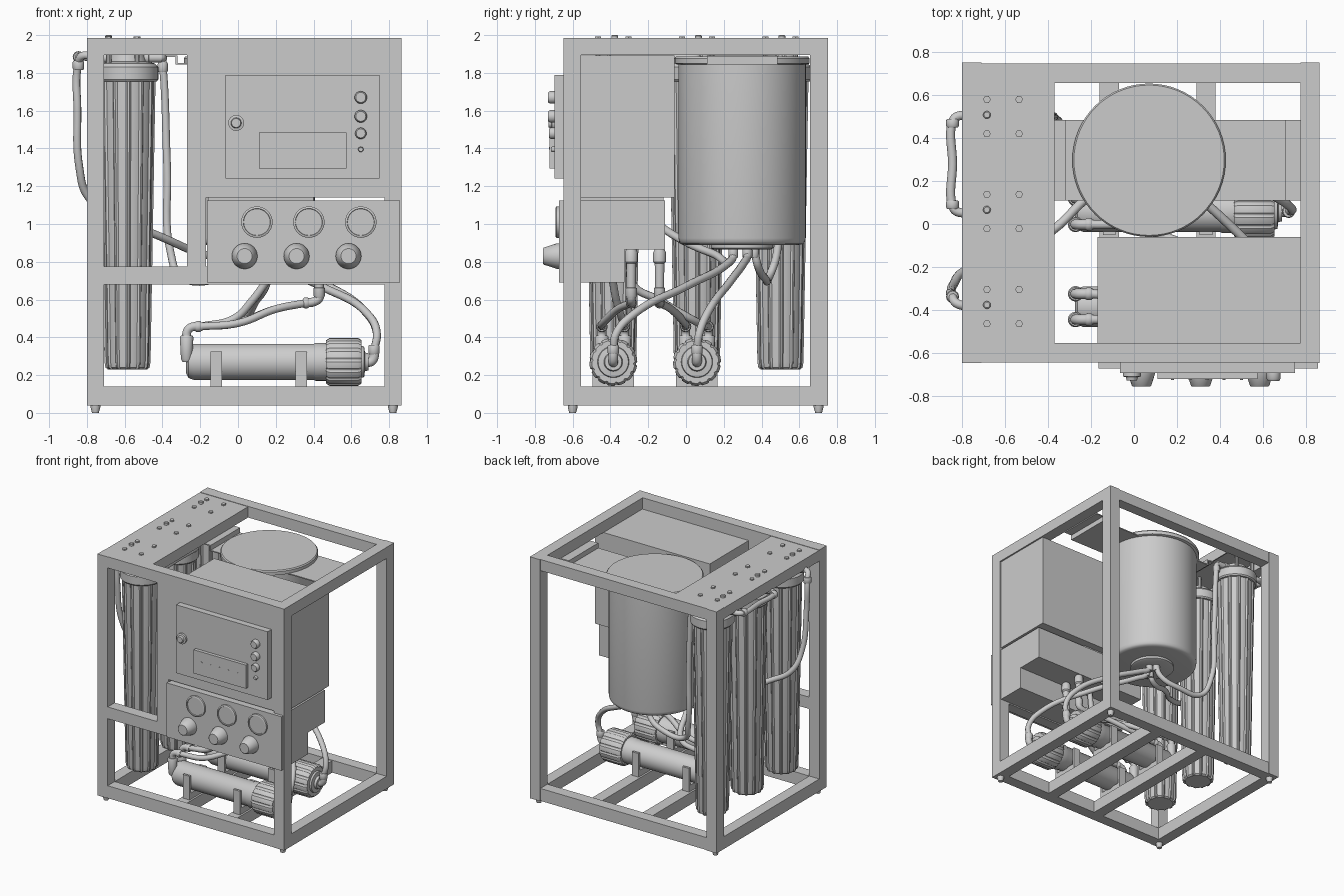
import bpy, math
from mathutils import Vector


def finish(name, verts, faces, smooth=True):
    me = bpy.data.meshes.new(name)
    me.from_pydata(verts, [], faces)
    ob = bpy.data.objects.new(name, me)
    bpy.context.collection.objects.link(ob)
    if smooth:
        me.shade_smooth()
        me.set_sharp_from_angle(angle=math.radians(35))
    return ob


def box(name, x0, x1, y0, y1, z0, z1):
    v = [(x, y, z) for x in (x0, x1) for y in (y0, y1) for z in (z0, z1)]
    f = [(0, 1, 3, 2), (4, 6, 7, 5), (0, 4, 5, 1), (2, 3, 7, 6), (0, 2, 6, 4), (1, 5, 7, 3)]
    return finish(name, v, f, False)


def lathe(name, loc, axis, prof, n=32, ribs=0, depth=0.0, wide=2):
    """Revolve (radius, height) pairs about an axis; each rib raises part of its 8 strips."""
    q = Vector(axis).to_track_quat('Z', 'Y')
    n = ribs * 8 if ribs else n
    v, f = [], []
    for r, h in prof:
        for i in range(n):
            a = 2 * math.pi * i / n
            rr = r + (depth if ribs and i % 8 < wide else 0)
            v.append(Vector(loc) + q @ Vector((rr * math.cos(a), rr * math.sin(a), h)))
    for k in range(len(prof) - 1):
        for i in range(n):
            j = (i + 1) % n
            f.append((k * n + i, k * n + j, (k + 1) * n + j, (k + 1) * n + i))
    f.append(tuple(reversed(range(n))))
    f.append(tuple(range((len(prof) - 1) * n, len(prof) * n)))
    return finish(name, v, f)


def pipe(name, pts, r=0.021):
    cu = bpy.data.curves.new(name, 'CURVE')
    cu.dimensions = '3D'
    cu.bevel_depth, cu.bevel_resolution, cu.resolution_u = r, 3, 8
    cu.use_fill_caps = True
    sp = cu.splines.new('BEZIER')
    sp.bezier_points.add(len(pts) - 1)
    for p, co in zip(sp.bezier_points, pts):
        p.co = co
        p.handle_left_type = p.handle_right_type = 'AUTO'
    ob = bpy.data.objects.new(name, cu)
    bpy.context.collection.objects.link(ob)


def collar(name, loc, axis, r=0.034, h=0.05):
    lathe(name, loc, axis, [(r * .85, -h / 2), (r, -h / 2 + .008), (r, h / 2 - .008), (r * .85, h / 2)], 16)


X0, X1, Y0, Y1, W = -0.80, 0.865, -0.645, 0.747, 0.09

# Frame: posts, feet, top and bottom rails
for px in (X0, X1 - W):
    for py in (Y0, Y1 - W):
        box("corner_post", px, px + W, py - (.003 if py < 0 else 0), py + W + (.006 if py > 0 else 0), 0.04, 1.985)
        lathe("foot", (px + W / 2, py + W / 2, 0), (0, 0, 1), [(.018, 0), (.026, .03), (.026, .045)], 16)
for z0, z1, tag in ((0.04, 0.14, "bottom"), (1.895, 1.985, "top")):
    for y in (Y0, Y1 - W):
        box(tag + "_rail_long", X0 + W, X1 - W, y, y + W, z0, z1)
    for x in (X0, X1 - W):
        box(tag + "_rail_side", x, x + W, Y0 + W, Y1 - W, z0, z1 - (.012 if x < 0 and z0 > 1 else 0))
for x in (-0.16, 0.29):
    box("floor_crossbar", x, x + W, Y0 + W, Y1 - W, 0.04, 0.135)
box("middle_rail", X0 + W, X1 - W, Y0, Y0 + W, 0.68, 0.775)
box("front_strut", -0.27, -0.17, Y0, Y0 + W, 0.775, 1.895)

# Electrical cabinet (reaching under the side rail), door and controls
box("cabinet_front", -0.17, 0.775, -0.645, -0.555, 1.14, 1.895)
box("cabinet", -0.17, 0.855, -0.555, -0.06, 1.14, 1.893)
box("cabinet_door", -0.065, 0.75, -0.695, -0.643, 1.24, 1.79)
box("display", 0.11, 0.575, -0.722, -0.69, 1.295, 1.485)
for i in range(5):
    lathe("display_button", (0.18 + i * .08, -0.72, 1.40), (0, -1, 0), [(.007, 0), (.007, .006)], 10)
for z, r, h in ((1.67, .033, .035), (1.57, .033, .035), (1.48, .03, .03), (1.395, .014, .02)):
    lathe("door_button", (0.65, -0.695, z), (0, -1, 0), [(r, 0), (r, h * .7), (r * .8, h)], 24)
lathe("door_lock", (-0.01, -0.695, 1.535), (0, -1, 0), [(.042, 0), (.042, .015), (.028, .018), (.024, .034)], 24)

# Gauge panel with its stepped housing
box("gauge_panel", -0.165, 0.857, -0.672, -0.645, 0.69, 1.125)
prof = [(-.645, .69), (-.325, .69), (-.325, .865), (-.11, .865), (-.11, 1.125), (-.645, 1.125)]
v = [(x, y, z) for x in (-0.16, 0.852) for y, z in prof]
f = [(5, 4, 3, 2, 1, 0), (6, 7, 8, 9, 10, 11)] + [(i, (i + 1) % 6, (i + 1) % 6 + 6, i + 6) for i in range(6)]
finish("gauge_housing", v, f, False)
box("housing_gasket", -0.16, 0.40, -0.60, -0.12, 1.12, 1.142)
for i in range(3):
    x = 0.10 + i * .275
    lathe("gauge", (x, -0.67, 1.01), (0, -1, 0), [(.083, 0), (.083, .016), (.077, .02), (.072, .02), (.070, .014)], 40)
    lathe("valve_knob", (x - .065, -0.67, 0.83), (0, -1, 0), [(.068, 0), (.068, .012), (.045, .083), (.04, .087)], 28)

# Tank with lid, bottom flange and hanging bracket
TX, TY = 0.07, 0.297
lathe("tank", (TX, TY, 0), (0, 0, 1), [(.30, .89), (.322, .894), (.333, .905), (.337, .925), (.337, 1.845)], 64)
lathe("tank_lid", (TX, TY, 0), (0, 0, 1), [(.345, 1.845), (.357, 1.85), (.357, 1.877), (.35, 1.886)], 64)
lathe("tank_flange", (TX, TY, 0), (0, 0, 1), [(.15, .865), (.165, .872), (.165, .892)], 40)
zp = [(-.375, 1.893), (-.325, 1.893), (-.325, 1.853), (.71, 1.853), (.71, 1.893), (.775, 1.893)]
for (xa, za), (xb, zb) in zip(zp, zp[1:]):
    box("tank_bracket", xa - .005, xb + .005, 0.11, 0.485, min(za, zb) - .008, max(za, zb))

# Filter shelf and three tall ribbed filters
FX = -0.585
box("filter_shelf", X0, -0.37, Y0 + W, Y1 - W, 1.965, 1.982)
box("shelf_lip", -0.38, -0.37, Y0 + W, Y1 - W, 1.895, 1.966)
FY = (-0.385, 0.058, 0.50)
for y in FY:
    lathe("filter_bowl", (FX, y, 0), (0, 0, 1),
          [(.095, .23), (.108, .24), (.113, .27), (.139, 1.74), (.139, 1.77)], ribs=12, depth=.009)
    lathe("filter_cap", (FX, y, 0), (0, 0, 1),
          [(.155, 1.755), (.163, 1.765), (.163, 1.83), (.145, 1.85), (.10, 1.86), (.09, 1.90), (.08, 1.905)], 40)
    lathe("filter_vent", (-0.685, y + .008, 1.97), (0, 0, 1), [(.018, 0), (.018, .026), (.013, .03)], 16)
    for x in (-0.685, -0.535):
        for dy in (-.08, .08):
            lathe("shelf_bolt", (x, y + dy, 1.97), (0, 0, 1), [(.018, 0), (.018, .023)], 6)
            lathe("filter_stud", (x, y + dy, 1.84), (0, 0, 1), [(.014, 0), (.014, .13)], 10)
    for s in (-1, 1):
        lathe("filter_port", (FX, y, 1.88), (s, 0, 0), [(.033, .05), (.033, .11), (.025, .115), (.025, .18)], 16)

# Links and hoses at the filters
pipe("filter_link_left", [(-.75, .50, 1.88), (-.825, .50, 1.885), (-.845, .475, 1.885), (-.845, .28, 1.885),
                          (-.845, .085, 1.885), (-.825, .058, 1.885), (-.75, .058, 1.88)])
pipe("filter_link_right", [(-.43, .058, 1.88), (-.41, .058, 1.88), (-.40, .04, 1.88), (-.40, -.16, 1.88),
                           (-.40, -.37, 1.88), (-.41, -.385, 1.88), (-.43, -.385, 1.88)])
for y in (.47, .09):
    collar("link_nut", (-.845, y, 1.885), (0, 1, 0), .03, .04)
pipe("inlet_hose", [(-.75, -.385, 1.88), (-.825, -.37, 1.89), (-.845, -.34, 1.85), (-.85, -.32, 1.6), (-.84, -.28, 1.3),
                    (-.79, -.22, 1.14), (-.62, -.17, 1.03), (-.38, -.03, .92), (-.18, .15, .84), (.02, .24, .81),
                    (.05, .25, .87)])
collar("inlet_nut", (-.845, -.338, 1.84), (0, 0, 1), .03)
pipe("tank_feed_hose", [(-.43, .50, 1.88), (-.405, .50, 1.87), (-.395, .50, 1.8), (-.375, .50, 1.3), (-.355, .48, .84),
                        (-.30, .44, .72), (-.1, .42, .71), (.06, .38, .78), (.08, .36, .87)])
collar("feed_nut", (-.398, .50, 1.83), (0, 0, 1), .027)

# Two membrane vessels with saddles, end caps and elbows
for y in FY[:2]:
    lathe("membrane_vessel", (0, y, .27), (1, 0, 0),
          [(.06, -.275), (.085, -.262), (.095, -.235), (.095, .40), (.10, .41), (.10, .48)], 40)
    lathe("membrane_collar", (0, y, .27), (1, 0, 0),
          [(.108, .465), (.121, .485), (.121, .635), (.108, .655)], ribs=14, depth=.006, wide=6)
    lathe("membrane_end", (0, y, .27), (1, 0, 0), [(.085, .65), (.08, .668), (.05, .672), (.045, .69)], 32)
    pipe("end_elbow", [(.67, y, .27), (.70, y, .27), (.718, y, .29), (.72, y, .34)], .026)
    collar("end_elbow_nut", (.72, y, .335), (0, 0, 1), .03)
    for x in (-.145, .305):
        box("saddle_base", x, x + .06, y - .11, y + .11, .135, .185)
        for s in (-1, 1):
            box("saddle_side", x, x + .06, y + s * .101 - .009, y + s * .101 + .009, .14, .325)
    for s in (-1, 1):
        py = y + s * .06
        lathe("side_port", (-.272, py, 0), (0, 0, 1), [(.022, .27), (.03, .285), (.036, .40), (.03, .41)], 18)
        pipe("port_elbow", [(-.272, py, .40), (-.27, py, .43), (-.25, py, .452), (-.19, py, .457)], .024)
        collar("port_elbow_nut", (-.21, py, .457), (1, 0, 0), .03, .03)

# Vertical fittings beneath the gauge housing
for y in (-.29, -.14):
    lathe("drop_fitting", (.43, y, 0), (0, 0, 1),
          [(.02, .60), (.03, .62), (.03, .66), (.024, .665), (.026, .79), (.034, .80), (.034, .85), (.024, .87)], 18)
    pipe("drop_elbow", [(.43, y, .64), (.43, y, .61), (.41, y, .592), (.35, y, .58)], .024)
    collar("drop_elbow_nut", (.36, y, .582), (1, 0, 0), .029, .03)

# Hoses between vessels, fittings and tank
pipe("drain_hose", [(-.2, -.445, .457), (0, -.44, .475), (.2, -.36, .55), (.36, -.29, .582)])
pipe("return_hose", [(-.2, -.002, .457), (0, -.01, .48), (.2, -.08, .55), (.36, -.14, .582)])
pipe("pump_hose", [(-.2, -.325, .457), (-.02, -.34, .50), (.08, -.37, .60), (.16, -.39, .71)])
pipe("cross_hose", [(-.2, .118, .457), (0, .06, .48), (.1, -.15, .60), (.15, -.28, .68), (.2, -.29, .88)])
pipe("product_hose_front", [(.72, -.385, .33), (.735, -.37, .42), (.69, -.28, .52), (.44, .0, .67),
                            (.16, .22, .79), (.09, .25, .83), (.08, .25, .87)])
pipe("product_hose_back", [(.72, .058, .33), (.735, .07, .42), (.67, .12, .54), (.44, .23, .69),
                           (.19, .31, .80), (.13, .325, .83), (.12, .325, .87)])
for x, y in ((.05, .25), (.085, .25), (.12, .325), (.08, .36)):
    collar("tank_nut", (x, y, .845), (0, 0, 1), .026, .05)
